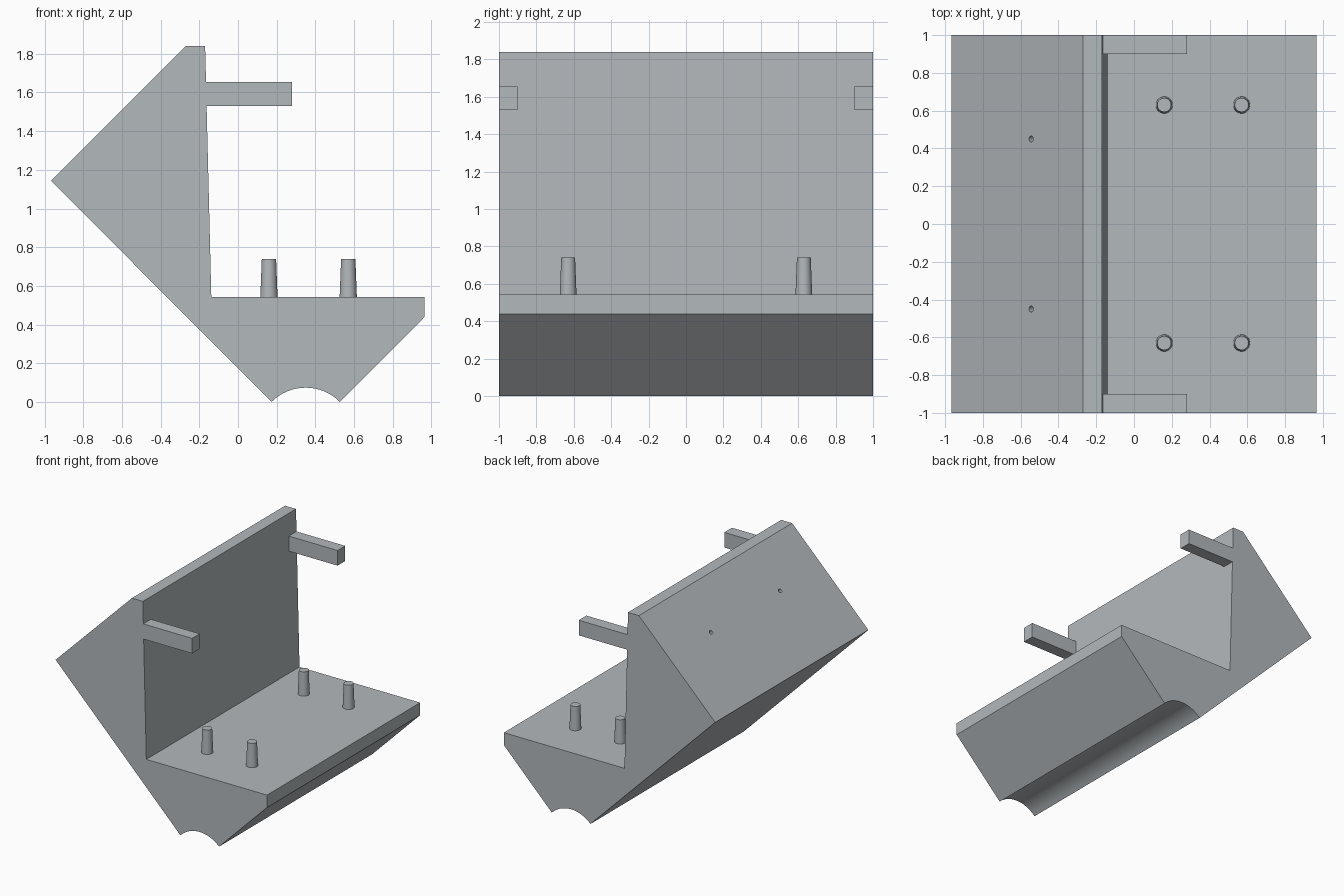
import bpy, bmesh, math
from mathutils import Vector

if "Cube" in bpy.data.objects:
    bpy.data.objects.remove(bpy.data.objects["Cube"])

grey = bpy.data.materials.new("light cool grey")
grey.diffuse_color = (0.45, 0.48, 0.50, 1)
grey.use_nodes = True
grey.node_tree.nodes["Principled BSDF"].inputs["Base Color"].default_value = grey.diffuse_color


def make_object(name, bm):
    bmesh.ops.recalc_face_normals(bm, faces=bm.faces)
    mesh = bpy.data.meshes.new(name)
    bm.to_mesh(mesh)
    bm.free()
    mesh.materials.append(grey)
    obj = bpy.data.objects.new(name, mesh)
    bpy.context.collection.objects.link(obj)
    return obj


def extrude_profile(name, points, y0, y1):
    """Extrude an x/z outline along y."""
    bm = bmesh.new()
    face = bm.faces.new([bm.verts.new((x, y0, z)) for x, z in points])
    ext = bmesh.ops.extrude_face_region(bm, geom=[face])
    moved = [v for v in ext["geom"] if isinstance(v, bmesh.types.BMVert)]
    bmesh.ops.translate(bm, verts=moved, vec=(0, y1 - y0, 0))
    return make_object(name, bm)


def cone(name, r1, r2, depth, sides):
    bm = bmesh.new()
    bmesh.ops.create_cone(bm, cap_ends=True, segments=sides,
                          radius1=r1, radius2=r2, depth=depth)
    return make_object(name, bm)


def activate(obj):
    bpy.ops.object.select_all(action='DESELECT')
    obj.select_set(True)
    bpy.context.view_layer.objects.active = obj


def wall_x(z):
    """Slightly leaning inner wall."""
    return -0.138 - 0.032 * (z - 0.543) / (1.84 - 0.543)


# Main wedge body with a round groove along the bottom
R, cx, half = 0.249, 0.35, 0.177
cz = -math.sqrt(R * R - half * half)
a = math.asin(half / R)
groove = [(cx + R * math.sin(a - 2 * a * i / 16),
           cz + R * math.cos(a - 2 * a * i / 16)) for i in range(17)]
outline = [(-0.967, 1.144), (-0.27, 1.84), (wall_x(1.84), 1.84),
           (wall_x(0.543), 0.543), (0.965, 0.543), (0.965, 0.44)] + groove
body = extrude_profile("wedge_body", outline, -1, 1)

# Two small blind holes, square to the sloping back face
inward = Vector((1, 0, -1)).normalized()
for y in (-0.45, 0.45):
    cutter = cone("hole_cutter", 0.016, 0.016, 0.4, 24)
    cutter.hide_render = True
    cutter.rotation_euler = inward.to_track_quat('Z', 'Y').to_euler()
    cutter.location = (-0.545, y, 1.566)
    activate(body)
    mod = body.modifiers.new("hole", 'BOOLEAN')
    mod.operation = 'DIFFERENCE'
    mod.solver = 'EXACT'
    mod.object = cutter
    bpy.context.view_layer.update()
    bpy.ops.object.modifier_apply(modifier=mod.name)
    bpy.data.objects.remove(cutter)
activate(body)
bpy.ops.object.shade_smooth_by_angle(angle=math.radians(30))

# Side arms near the top of the wall
arm = [(wall_x(1.53), 1.53), (0.28, 1.53), (0.28, 1.655), (wall_x(1.655), 1.655)]
extrude_profile("front_arm", arm, -1, -0.9)
extrude_profile("back_arm", arm, 0.9, 1)

# Four tapered pegs on the shelf
for x in (0.16, 0.57):
    for y in (-0.63, 0.63):
        peg = cone("peg", 0.045, 0.037, 0.21, 32)
        peg.location = (x, y, 0.635)
        activate(peg)
        bpy.ops.object.shade_smooth_by_angle(angle=math.radians(30))
